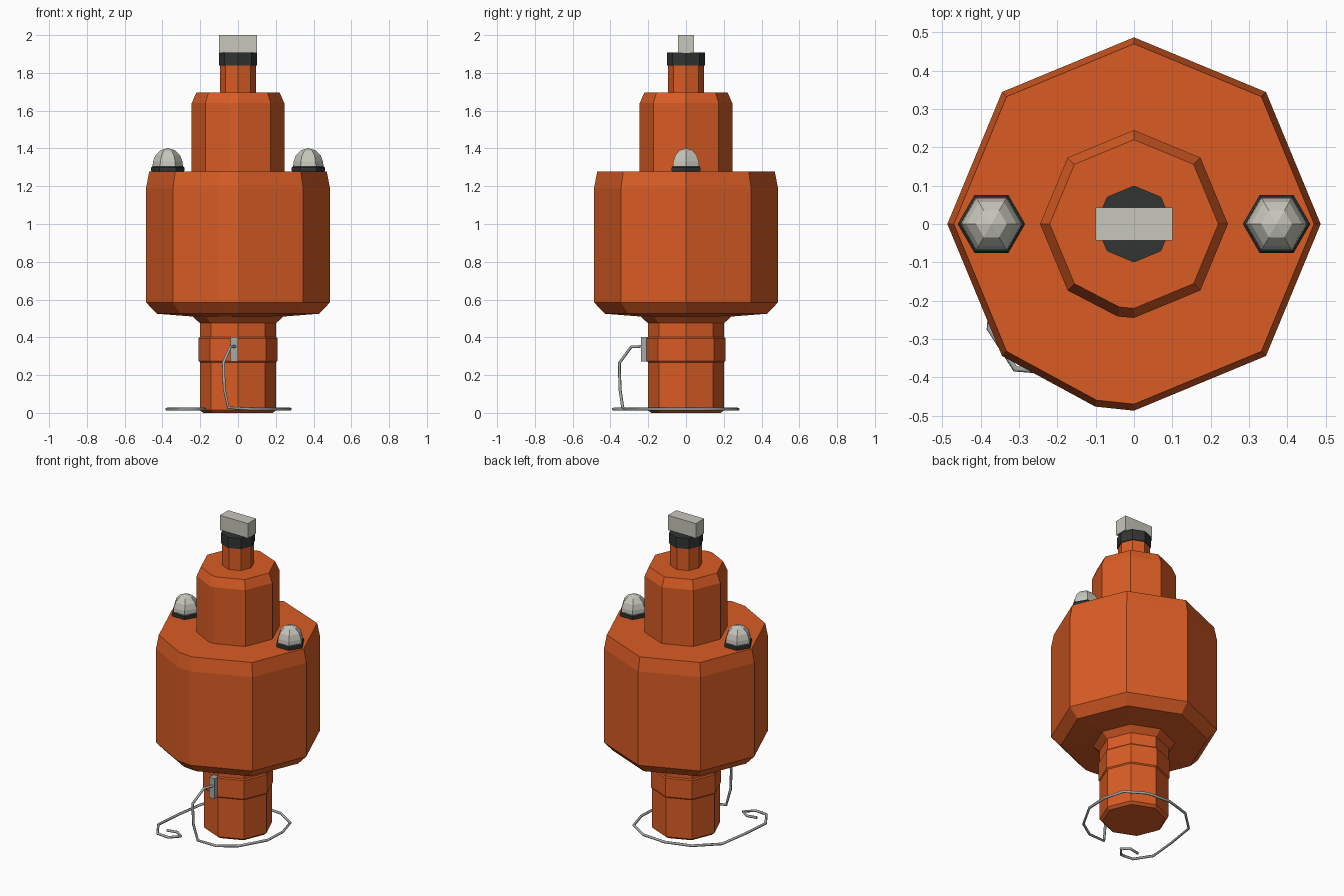
import bpy, bmesh
from math import cos, sin, radians

old = bpy.data.objects.get("Cube")
if old:
    bpy.data.objects.remove(old, do_unlink=True)


def material(name, rgb):
    m = bpy.data.materials.new(name)
    m.use_nodes = True
    m.diffuse_color = (*rgb, 1)
    m.node_tree.nodes["Principled BSDF"].inputs["Base Color"].default_value = (*rgb, 1)
    return m


ORANGE = material("orange paint", (0.70, 0.108, 0.018))
BLACK = material("black rubber", (0.032, 0.034, 0.034))
PALE = material("pale grey", (0.57, 0.57, 0.50))
STEEL = material("steel grey", (0.38, 0.41, 0.39))


def finish(bm, name, mat):
    bmesh.ops.remove_doubles(bm, verts=bm.verts, dist=0.0005)
    bmesh.ops.recalc_face_normals(bm, faces=bm.faces)
    mesh = bpy.data.meshes.new(name)
    bm.to_mesh(mesh)
    bm.free()
    mesh.materials.append(mat)
    obj = bpy.data.objects.new(name, mesh)
    bpy.context.collection.objects.link(obj)
    return obj


def lathe(name, profile, angles, mat, x=0):
    """Skin polygon rings given as (radius, height), bottom to top."""
    bm = bmesh.new()
    rings = [[bm.verts.new((x + r * cos(radians(a)), r * sin(radians(a)), z)) for a in angles]
             for r, z in profile]
    n = len(angles)
    bm.faces.new(rings[0][::-1])
    for low, high in zip(rings, rings[1:]):
        for i in range(n):
            j = (i + 1) % n
            bm.faces.new((low[i], low[j], high[j], high[i]))
    if profile[-1][0] > 0.001:
        bm.faces.new(rings[-1])
    return finish(bm, name, mat)


def box(name, centre, size, mat):
    bm = bmesh.new()
    bmesh.ops.create_cube(bm, size=1)
    bmesh.ops.scale(bm, vec=size, verts=bm.verts)
    bmesh.ops.translate(bm, vec=centre, verts=bm.verts)
    return finish(bm, name, mat)


OCT = list(range(0, 360, 45))
HEX = list(range(0, 360, 60))
BODY = sorted(OCT + [258])   # octagon with one extra corner near the front
UPPER = sorted(OCT + [260])

# Float body and stepped tower
lathe("float_body", [(0.24, 0.51), (0.43, 0.525), (0.487, 0.585), (0.487, 1.19), (0.47, 1.277)],
      BODY, ORANGE)
lathe("upper_tower", [(0.245, 1.27), (0.245, 1.64), (0.22, 1.697)], UPPER, ORANGE)
lathe("neck", [(0.094, 1.69), (0.094, 1.845)], OCT, ORANGE)
lathe("neck_collar", [(0.1, 1.838), (0.1, 1.907)], OCT, BLACK)
box("top_bar", (0, 0, 1.9525), (0.2, 0.085, 0.095), PALE)

# Lower column
lathe("lower_column", [(0.185, 0), (0.202, 0.015), (0.202, 0.475), (0.245, 0.515)], OCT, ORANGE)
lathe("column_band", [(0.202, 0.268), (0.208, 0.275), (0.208, 0.395), (0.202, 0.402)], OCT, ORANGE)

# Lamps on the shoulder
for side, x in (("left", 0.372), ("right", -0.372)):
    lathe(side + "_lamp_base", [(0.084, 1.27), (0.088, 1.283), (0.088, 1.298), (0.081, 1.306)],
          HEX, BLACK, x)
    lathe(side + "_lamp_dome",
          [(0.081, 1.3), (0.078, 1.33), (0.066, 1.363), (0.04, 1.39), (0, 1.402)], HEX, PALE, x)

# Cable bracket
box("cable_bracket", (-0.02, -0.217, 0.337), (0.038, 0.045, 0.13), STEEL)

# Loose cable: drops from the bracket, then coils round the foot
drop = [(-0.015, -0.235, 0.352), (-0.04, -0.29, 0.35), (-0.077, -0.352, 0.265),
        (-0.073, -0.35, 0.13), (-0.052, -0.335, 0.028)]
coil = [(0.07, -0.32), (0.176, -0.25), (0.27, -0.084), (0.277, 0.06), (0.24, 0.19),
        (0.12, 0.265), (-0.04, 0.276), (-0.2, 0.228), (-0.33, 0.105), (-0.36, -0.09),
        (-0.377, -0.273), (-0.31, -0.378), (-0.226, -0.385), (-0.175, -0.33),
        (-0.225, -0.296), (-0.29, -0.31)]
path = drop + [(x, y, 0.02) for x, y in coil]
curve = bpy.data.curves.new("loose_cable", "CURVE")
curve.dimensions = "3D"
curve.bevel_depth = 0.008
curve.bevel_resolution = 1
curve.use_fill_caps = True
spline = curve.splines.new("POLY")
spline.points.add(len(path) - 1)
for point, co in zip(spline.points, path):
    point.co = (*co, 1)
curve.materials.append(STEEL)
cable = bpy.data.objects.new("loose_cable", curve)
bpy.context.collection.objects.link(cable)
